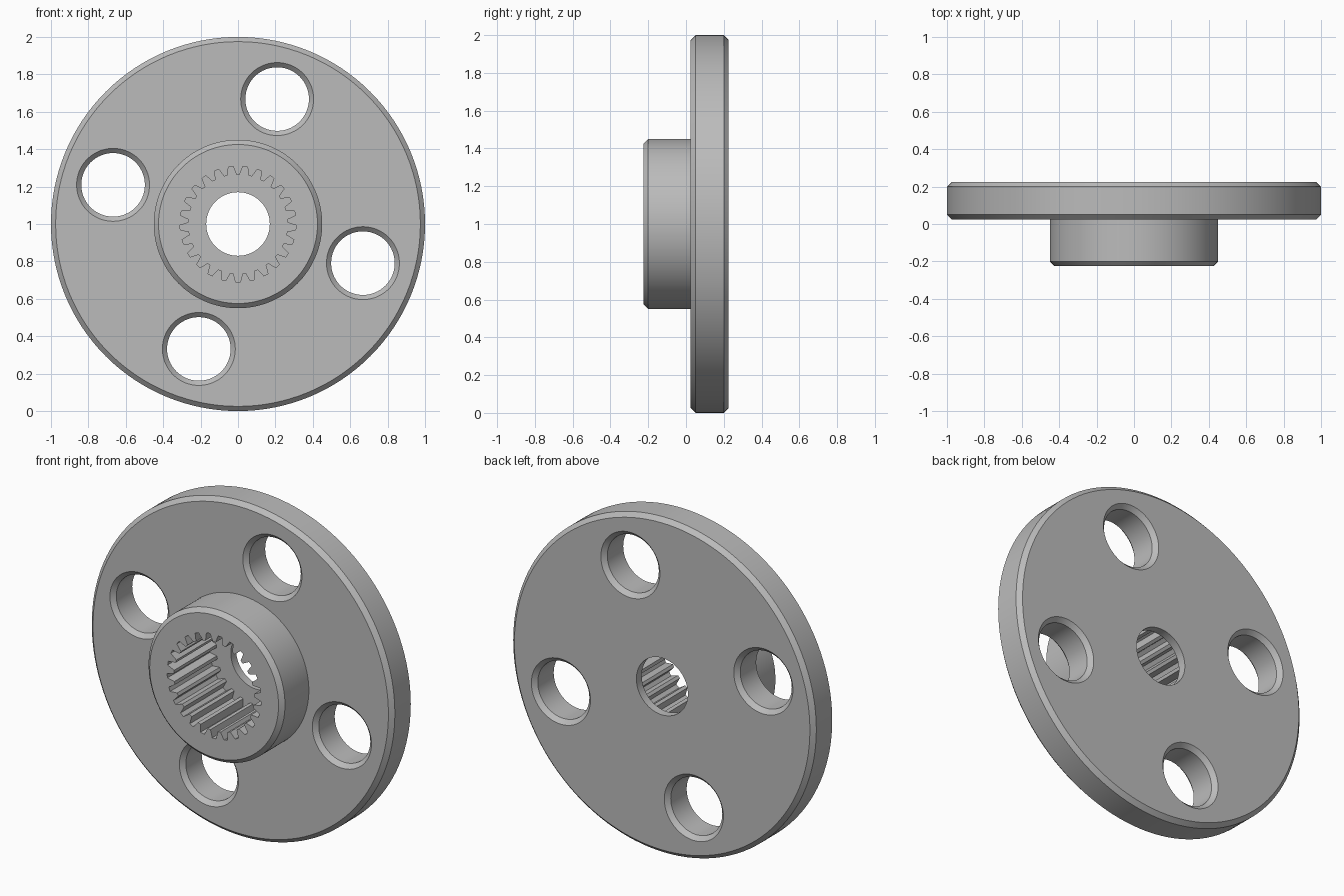
import bpy, bmesh, math
from mathutils import Matrix, Vector

if "Cube" in bpy.data.objects:
    bpy.data.objects.remove(bpy.data.objects["Cube"])

CHAMFER = 0.025
FRONT, STEP, BACK = -0.225, 0.025, 0.225
SPLINE_END = 0.175
TEETH = 25

metal = bpy.data.materials.new("grey metal")
metal.use_nodes = True
grey = (0.5, 0.5, 0.5, 1)
metal.diffuse_color = grey
metal.node_tree.nodes["Principled BSDF"].inputs["Base Color"].default_value = grey


def add_object(name, bm):
    bmesh.ops.recalc_face_normals(bm, faces=bm.faces)
    mesh = bpy.data.meshes.new(name)
    bm.to_mesh(mesh)
    bm.free()
    mesh.materials.append(metal)
    obj = bpy.data.objects.new(name, mesh)
    bpy.context.collection.objects.link(obj)
    return obj


def lathe(name, profile, centre=(0, 1), segments=96):
    """Solid turned about the y axis from (radius, y) points."""
    bm = bmesh.new()
    rings = []
    for radius, y in profile:
        ring = []
        for i in range(segments):
            a = math.tau * i / segments
            ring.append(bm.verts.new((centre[0] + radius * math.cos(a), y,
                                      centre[1] + radius * math.sin(a))))
        rings.append(ring)
    for low, high in zip(rings, rings[1:]):
        for i in range(segments):
            j = (i + 1) % segments
            bm.faces.new((low[i], low[j], high[j], high[i]))
    bm.faces.new(rings[0])
    bm.faces.new(rings[-1])
    return add_object(name, bm)


def spline_cutter():
    """Toothed prism that leaves inward teeth in the hub bore."""
    root, tip = 0.31, 0.265
    pitch = math.tau / TEETH
    corners = ((-0.34, root), (-0.14, tip), (0.14, tip), (0.34, root), (0.5, root))
    bm = bmesh.new()
    outline = []
    for i in range(TEETH):
        for offset, radius in corners:
            a = math.pi / 2 + (i + offset) * pitch
            outline.append(bm.verts.new((radius * math.cos(a), FRONT - 0.1,
                                         1 + radius * math.sin(a))))
    face = bm.faces.new(outline)
    grown = bmesh.ops.extrude_face_region(bm, geom=[face])["geom"]
    verts = [v for v in grown if isinstance(v, bmesh.types.BMVert)]
    bmesh.ops.translate(bm, verts=verts, vec=(0, SPLINE_END - FRONT + 0.1, 0))
    return add_object("spline_cutter", bm)


# Flange and hub turned as one body
body = lathe("flanged_hub", [
    (0.45 - CHAMFER, FRONT), (0.45, FRONT + CHAMFER), (0.45, STEP),
    (1 - CHAMFER, STEP), (1, STEP + CHAMFER),
    (1, BACK - CHAMFER), (1 - CHAMFER, BACK)], segments=128)

# Splined bore and the smaller through hole behind it
cutters = [spline_cutter(),
           lathe("shaft_hole_cutter", [(0.17, 0), (0.17, BACK + 0.1)], segments=64)]

# Four bolt holes, chamfered on both sides
hole, over = 0.17, 0.05
for k in range(4):
    a = math.radians(72.6 + 90 * k)
    cutters.append(lathe(f"bolt_hole_cutter_{k + 1}", [
        (hole + CHAMFER + over, STEP - over), (hole, STEP + CHAMFER),
        (hole, BACK - CHAMFER), (hole + CHAMFER + over, BACK + over)],
        centre=(0.7 * math.cos(a), 1 + 0.7 * math.sin(a)), segments=64))

# Cut the body, then discard the cutters
for cutter in cutters:
    cutter.hide_render = True
    cut = body.modifiers.new(cutter.name, "BOOLEAN")
    cut.operation = "DIFFERENCE"
    cut.solver = "EXACT"
    cut.object = cutter
bpy.context.view_layer.update()
graph = bpy.context.evaluated_depsgraph_get()
result = bpy.data.meshes.new_from_object(body.evaluated_get(graph))
body.modifiers.clear()
body.data = result
for cutter in cutters:
    bpy.data.objects.remove(cutter)

# Smooth round walls with crisp chamfer edges
bpy.ops.object.select_all(action="DESELECT")
body.select_set(True)
bpy.context.view_layer.objects.active = body
bpy.ops.object.shade_smooth_by_angle(angle=math.radians(25))
